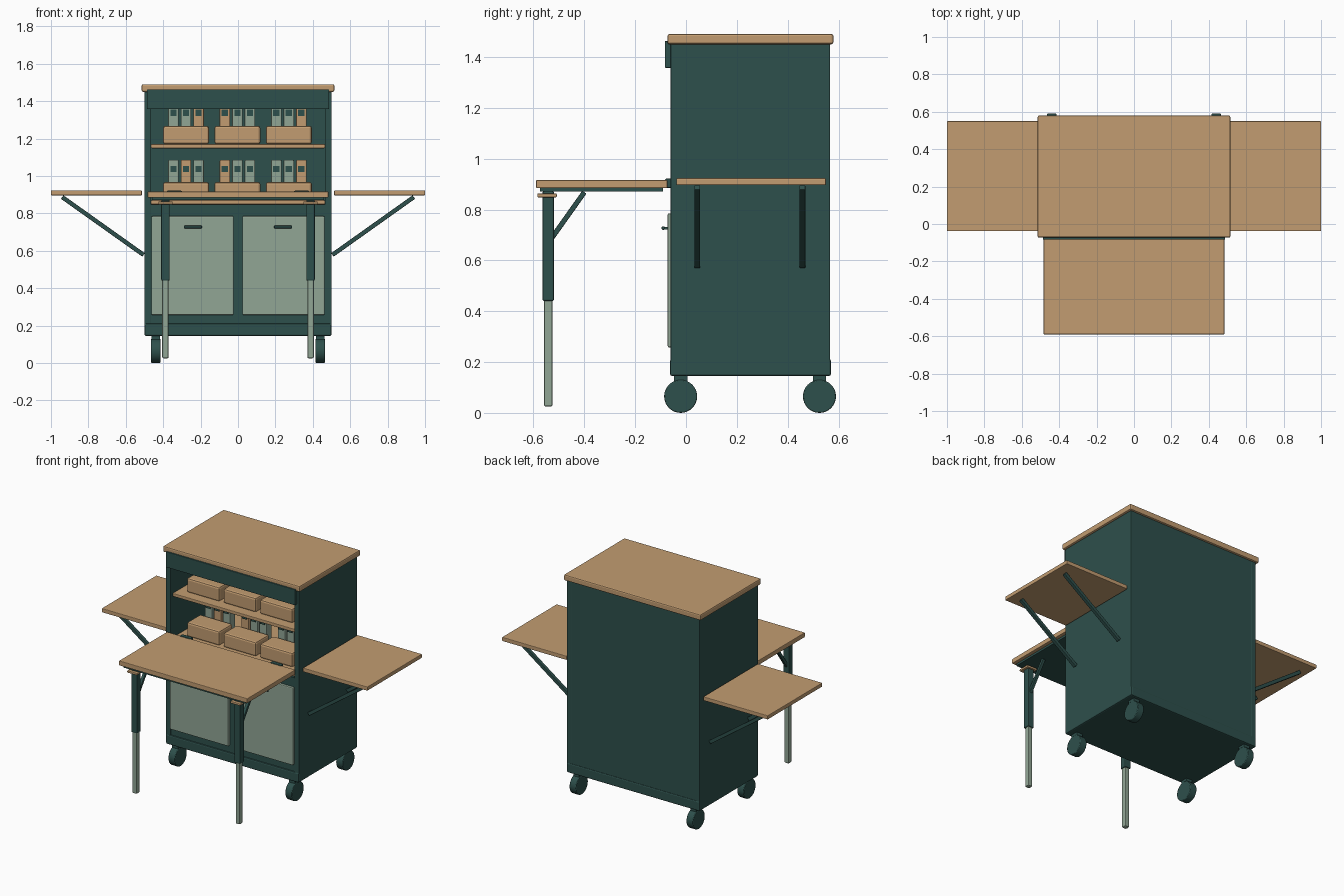
import bpy
from math import pi, atan2, hypot
from mathutils import Vector

cube = bpy.data.objects.get("Cube")
if cube:
    bpy.data.objects.remove(cube, do_unlink=True)


def material(name, rgb):
    m = bpy.data.materials.new(name)
    m.use_nodes = True
    m.diffuse_color = (*rgb, 1)
    bsdf = next(n for n in m.node_tree.nodes if n.type == 'BSDF_PRINCIPLED')
    bsdf.inputs["Base Color"].default_value = (*rgb, 1)
    return m


WOOD = material("warm wood", (0.54, 0.335, 0.165))
GREEN = material("dark green", (0.027, 0.08, 0.072))
SAGE = material("sage green", (0.285, 0.38, 0.3))


def finish(ob, name, mat, bevel):
    ob.name = name
    ob.data.materials.append(mat)
    if bevel:
        mod = ob.modifiers.new("soft edges", 'BEVEL')
        mod.width = bevel
        mod.segments = 2
        mod.limit_method = 'ANGLE'
    return ob


def box(name, x, y, z, mat, bevel=0.004):
    """Box from (low, high) pairs on each axis."""
    bpy.ops.mesh.primitive_cube_add(size=1)
    ob = bpy.context.object
    for v in ob.data.vertices:
        v.co = [r[0] if c < 0 else r[1] for c, r in zip(v.co, (x, y, z))]
    return finish(ob, name, mat, bevel)


def pair(name, x, y, z, mat, bevel=0.004):
    """The same box on the left (+x) and right (-x)."""
    box("left_" + name, x, y, z, mat, bevel)
    box("right_" + name, (-x[1], -x[0]), y, z, mat, bevel)


def bar(name, a, b, width, mat):
    """Square bar between two points."""
    a, b = Vector(a), Vector(b)
    bpy.ops.mesh.primitive_cube_add(size=1, location=(a + b) / 2)
    ob = bpy.context.object
    ob.scale = (width, width, (b - a).length)
    d = b - a
    if abs(d.x) > abs(d.y):
        ob.rotation_euler = (0, atan2(d.x, d.z), 0)
    else:
        ob.rotation_euler = (-atan2(d.y, d.z), 0, 0)
    bpy.ops.object.transform_apply(location=False, rotation=False, scale=True)
    return finish(ob, name, mat, 0.003)


# Cabinet carcass
pair("side_panel", (0.465, 0.5), (-0.06, 0.567), (0.2, 1.455), GREEN)
box("back_panel", (-0.47, 0.47), (0.54, 0.566), (0.2, 1.455), GREEN, 0)
box("base_plinth", (-0.5, 0.5), (-0.063, 0.57), (0.145, 0.212), GREEN, 0.008)
box("lower_front", (-0.47, 0.47), (-0.055, -0.03), (0.2, 0.848), GREEN, 0)
box("inner_ceiling", (-0.47, 0.47), (-0.055, 0.55), (1.43, 1.455), GREEN, 0)
box("cabinet_top", (-0.515, 0.515), (-0.073, 0.58), (1.45, 1.49), WOOD, 0.008)
box("header_board", (-0.487, 0.487), (-0.083, -0.058), (1.357, 1.463), GREEN)

# Shelves with bins and storage bottles
bottle_colors = {
    "lower": [SAGE, WOOD, SAGE, WOOD, SAGE, SAGE, SAGE, SAGE, WOOD],
    "upper": [SAGE, SAGE, WOOD, WOOD, SAGE, SAGE, SAGE, SAGE, WOOD],
}
for level, top in (("lower", 0.87), ("upper", 1.17)):
    box(level + "_shelf", (-0.465, 0.465), (-0.04, 0.545),
        (top - 0.022, top), WOOD)
    for i in range(3):
        cx = (i - 1) * 0.275 - 0.003
        box(f"{level}_bin_{i + 1}", (cx - 0.123, cx + 0.123), (0.02, 0.165),
            (top, top + 0.097), WOOD, 0.012)
        for j in range(3):
            bx = cx + (j - 1) * 0.067
            n = i * 3 + j
            box(f"{level}_bottle_{n + 1}", (bx - 0.028, bx + 0.028),
                (0.175, 0.235), (top, top + 0.216),
                bottle_colors[level][n], 0.006)
            box(f"{level}_bottle_label_{n + 1}", (bx - 0.017, bx + 0.017),
                (0.168, 0.176), (top + 0.15, top + 0.184), GREEN, 0)

# Doors and handles
pair("door", (0.023, 0.463), (-0.072, -0.05), (0.257, 0.785), SAGE, 0.006)
pair("door_handle", (0.193, 0.29), (-0.096, -0.084), (0.72, 0.734), GREEN)
for i, x in enumerate((0.2, 0.27)):
    pair(f"handle_post_{i + 1}", (x, x + 0.012), (-0.088, -0.07),
         (0.722, 0.732), GREEN, 0)

# Fold-out front desk
box("desk_top", (-0.483, 0.483), (-0.59, -0.073), (0.884, 0.916), WOOD)
box("desk_underframe", (-0.46, 0.46), (-0.575, -0.09), (0.87, 0.885), GREEN, 0)
pair("desk_hinge", (0.3, 0.38), (-0.082, -0.055), (0.885, 0.921), GREEN)

# Telescopic legs with mounting plates and braces
pair("leg_plate", (0.35, 0.426), (-0.585, -0.508), (0.848, 0.863), WOOD)
pair("leg_sleeve", (0.365, 0.411), (-0.565, -0.519), (0.44, 0.872), GREEN, 0.007)
pair("leg_tube", (0.371, 0.405), (-0.559, -0.525), (0.025, 0.46), SAGE, 0.007)
for side, s in (("left", 1), ("right", -1)):
    bar(side + "_leg_brace", (s * 0.388, -0.53, 0.685),
        (s * 0.388, -0.4, 0.868), 0.02, GREEN)

# Folding side tables and their support arms
pair("side_table", (0.514, 1.0), (-0.038, 0.55), (0.896, 0.923), WOOD)
for side, s in (("left", 1), ("right", -1)):
    for i, y in enumerate((0.044, 0.458)):
        bar(f"{side}_table_arm_{i + 1}", (s * 0.505, y, 0.578),
            (s * 0.94, y, 0.887), 0.023, GREEN)

# Caster wheels
for side, s in (("left", 1), ("right", -1)):
    for place, y in (("front", -0.021), ("back", 0.525)):
        bpy.ops.mesh.primitive_cylinder_add(
            vertices=32, radius=0.065, depth=0.05,
            location=(s * 0.44, y, 0.065), rotation=(0, pi / 2, 0))
        wheel = finish(bpy.context.object, f"{side}_{place}_wheel", GREEN, 0.004)
        bpy.ops.object.shade_smooth_by_angle()
        box(f"{side}_{place}_wheel_mount", (s * 0.44 - 0.022, s * 0.44 + 0.022),
            (y - 0.026, y + 0.026), (0.1, 0.15), GREEN, 0)
